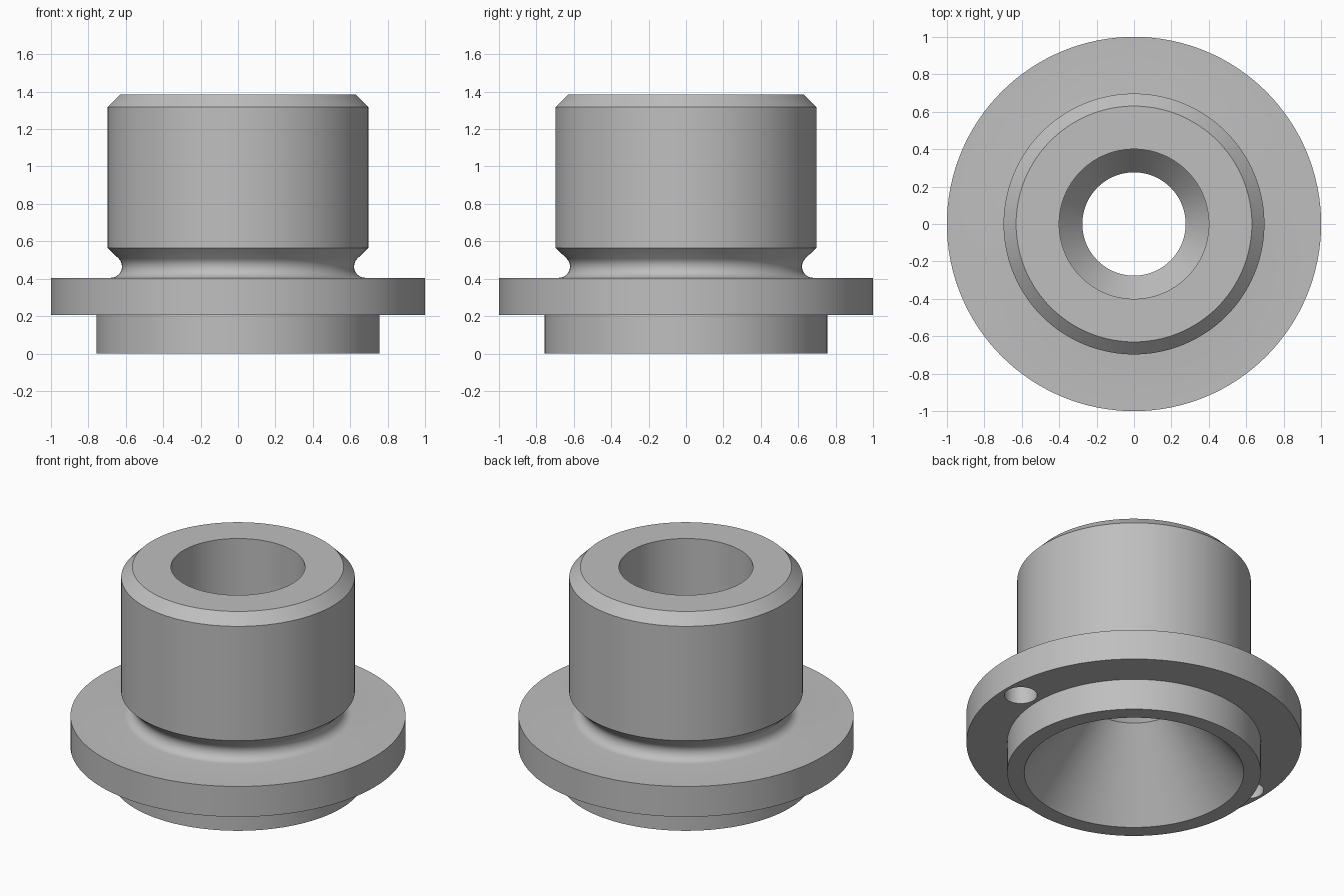
import bpy
import bmesh
from math import cos, sin, radians, pi
from mathutils import Matrix

default_cube = bpy.data.objects.get("Cube")
if default_cube:
    bpy.data.objects.remove(default_cube, do_unlink=True)

SEGMENTS = 128
HEIGHT = 1.385

steel = bpy.data.materials.new("grey steel")
steel.use_nodes = True
grey = (0.52, 0.52, 0.52, 1)
steel.diffuse_color = grey
steel.node_tree.nodes["Principled BSDF"].inputs["Base Color"].default_value = grey


def add_object(name, bm):
    mesh = bpy.data.meshes.new(name)
    bmesh.ops.recalc_face_normals(bm, faces=bm.faces)
    bm.to_mesh(mesh)
    bm.free()
    mesh.materials.append(steel)
    obj = bpy.data.objects.new(name, mesh)
    bpy.context.collection.objects.link(obj)
    return obj


def lathe(name, profile):
    """Turn a closed (radius, height) outline about the z axis."""
    bm = bmesh.new()
    verts = [bm.verts.new((r, 0, z)) for r, z in profile]
    edges = [bm.edges.new((a, b)) for a, b in zip(verts, verts[1:] + verts[:1])]
    bmesh.ops.spin(bm, geom=verts + edges, cent=(0, 0, 0), axis=(0, 0, 1),
                   angle=2 * pi, steps=SEGMENTS, use_merge=True)
    bmesh.ops.remove_doubles(bm, verts=bm.verts, dist=1e-5)
    return add_object(name, bm)


# Outer outline: spigot, flange, relief groove, chamfered barrel
spigot = [(0.655, 0), (0.757, 0), (0.757, 0.205)]
flange = [(1, 0.205), (1, 0.405)]
groove = [(0.68 + 0.06 * cos(radians(a)), 0.465 + 0.06 * sin(radians(a)))
          for a in range(270, 134, -15)]
barrel = [(0.697, 0.565), (0.697, 1.318), (0.63, HEIGHT)]
# Inner outline: straight bore, conical shoulder, narrow throat
bore = [(0.4, HEIGHT), (0.4, 0.65), (0.276, 0.5)]

bushing = lathe("flanged_bushing", spigot + flange + groove + barrel + bore)

# Two blind pin holes in the underside of the flange
bm = bmesh.new()
for side in (-1, 1):
    bmesh.ops.create_cone(bm, cap_ends=True, segments=48, radius1=0.098,
                          radius2=0.098, depth=0.3,
                          matrix=Matrix.Translation((side * 0.882, 0, 0.2)))
cutter = add_object("pin_hole_cutter", bm)
cutter.hide_render = True

cut = bushing.modifiers.new("pin holes", "BOOLEAN")
cut.operation = "DIFFERENCE"
cut.solver = "EXACT"
cut.object = cutter

bpy.ops.object.select_all(action="DESELECT")
bushing.select_set(True)
bpy.context.view_layer.objects.active = bushing
bpy.ops.object.modifier_apply(modifier=cut.name)
bpy.data.objects.remove(cutter, do_unlink=True)
bpy.ops.object.shade_smooth_by_angle(angle=radians(30))
